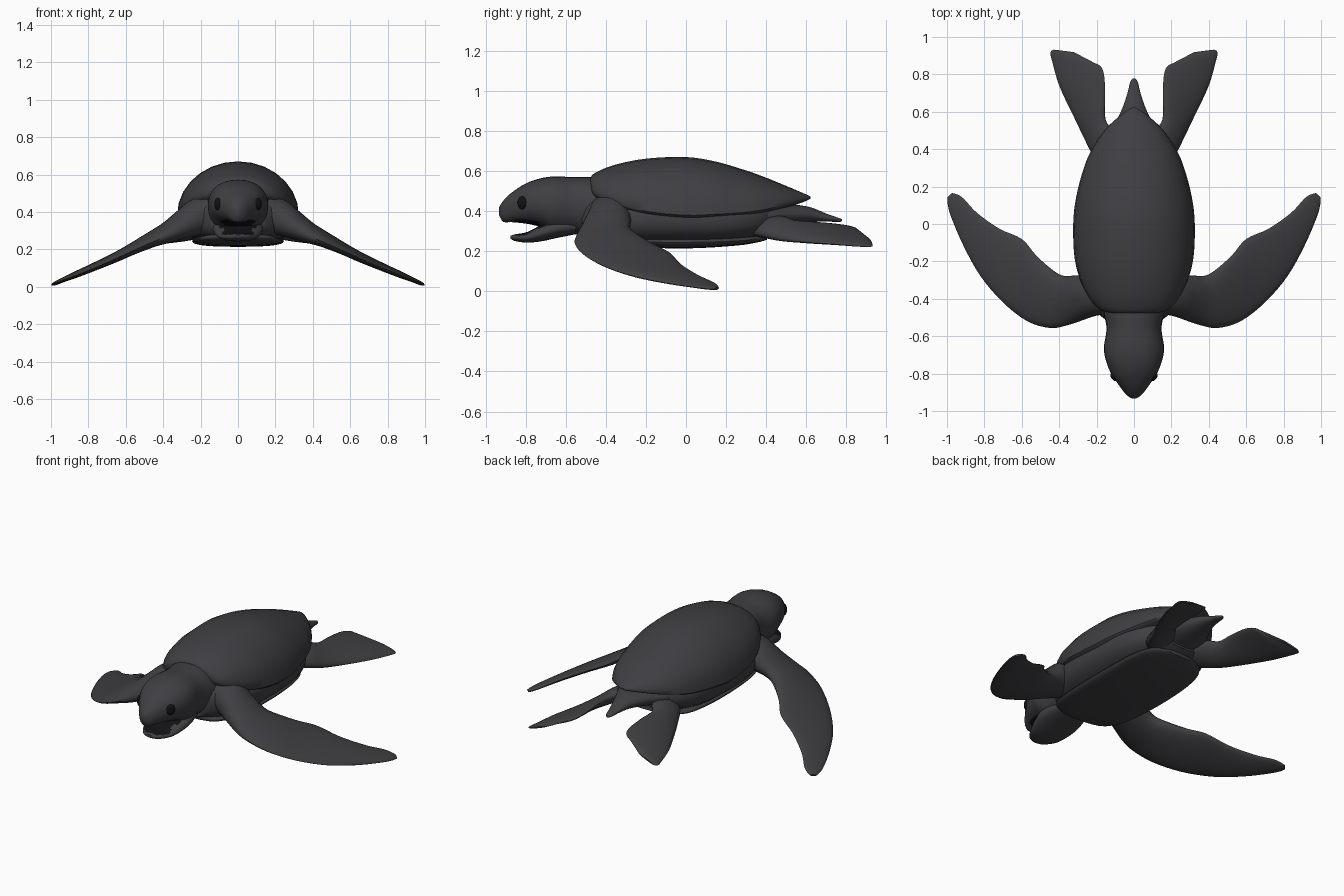
import bpy, bmesh, math
from mathutils import Vector, Matrix


def material(name, rgb):
    m = bpy.data.materials.new(name)
    m.diffuse_color = (*rgb, 1)
    return m


GREY = material("dark grey", (0.05, 0.049, 0.055))
BLACK = material("black", (0.006, 0.006, 0.007))


def smooth_rows(rows, k=4):
    """Catmull-Rom interpolation through the given rows."""
    out = []
    for i in range(len(rows) - 1):
        p0, p1 = rows[max(i - 1, 0)], rows[i]
        p2, p3 = rows[i + 1], rows[min(i + 2, len(rows) - 1)]
        for j in range(k):
            t = j / k
            out.append([0.5 * (2 * b + (c - a) * t + (2 * a - 5 * b + 4 * c - d) * t * t
                               + (3 * b - a - 3 * c + d) * t ** 3)
                        for a, b, c, d in zip(p0, p1, p2, p3)])
    out.append(list(rows[-1]))
    return out


def finish(bm, name, mirror=False):
    bmesh.ops.recalc_face_normals(bm, faces=bm.faces)
    me = bpy.data.meshes.new(name)
    bm.to_mesh(me)
    bm.free()
    me.materials.append(GREY)
    me.materials.append(BLACK)
    ob = bpy.data.objects.new(name, me)
    bpy.context.collection.objects.link(ob)
    if mirror:
        ob.modifiers.new("mirror", "MIRROR").use_mirror_merge = False
    bpy.ops.object.select_all(action="DESELECT")
    ob.select_set(True)
    bpy.context.view_layer.objects.active = ob
    bpy.ops.object.shade_smooth_by_angle(angle=math.radians(50))
    return ob


def loft(name, rings, mirror=False):
    bm = bmesh.new()
    vs = [[bm.verts.new(p) for p in r] for r in rings]
    n = len(vs[0])
    for a, b in zip(vs, vs[1:]):
        for i in range(n):
            bm.faces.new((a[i], a[(i + 1) % n], b[(i + 1) % n], b[i]))
    bm.faces.new(vs[0])
    bm.faces.new(vs[-1])
    return finish(bm, name, mirror)


def spow(v, e):
    return math.copysign(abs(v) ** e, v)


def body_loft(name, rows, e=1.0, n=28):
    """Rows: y, half width, top z, bottom z, optional z of the widest line."""
    rings = []
    for r in smooth_rows(rows):
        y, w, top, bot = r[:4]
        mid = r[4] if len(r) > 4 else (top + bot) / 2
        ring = []
        for i in range(n):
            a = 2 * math.pi * i / n
            s = spow(math.sin(a), e)
            ring.append((w * spow(math.cos(a), e), y,
                         mid + s * ((top - mid) if s > 0 else (mid - bot))))
        rings.append(ring)
    return loft(name, rings)


def flipper(name, rows, n=20):
    """Rows: leading edge xyz, trailing edge xyz, half thickness."""
    rows = smooth_rows(rows)
    mids = [(Vector(r[:3]) + Vector(r[3:6])) / 2 for r in rows]
    rings = []
    for i, r in enumerate(rows):
        a = (Vector(r[3:6]) - Vector(r[:3])) / 2
        along = mids[min(i + 1, len(mids) - 1)] - mids[max(i - 1, 0)]
        b = a.cross(along).normalized() * r[6]
        if b.z < 0:
            b = -b
        rings.append([mids[i] + a * math.cos(t) + b * math.sin(t)
                      for t in (2 * math.pi * j / n for j in range(n))])
    return loft(name, rings, True)


# domed upper shell
body_loft("upper_shell", [
    (-0.478, 0.10, 0.565, 0.50, 0.53), (-0.455, 0.185, 0.59, 0.46, 0.49),
    (-0.36, 0.262, 0.63, 0.41, 0.445), (-0.2, 0.315, 0.662, 0.365, 0.40),
    (0.0, 0.325, 0.67, 0.345, 0.38), (0.15, 0.308, 0.647, 0.35, 0.385),
    (0.3, 0.268, 0.603, 0.365, 0.395), (0.4, 0.225, 0.567, 0.39, 0.41),
    (0.51, 0.15, 0.522, 0.42, 0.437), (0.59, 0.06, 0.488, 0.447, 0.46),
    (0.622, 0.008, 0.473, 0.462, 0.467)])

# trunk under the shell
body_loft("trunk", [
    (-0.52, 0.14, 0.45, 0.265), (-0.46, 0.21, 0.48, 0.245), (-0.35, 0.265, 0.49, 0.23),
    (-0.15, 0.305, 0.50, 0.225), (0.1, 0.30, 0.50, 0.225), (0.25, 0.275, 0.48, 0.24),
    (0.36, 0.22, 0.46, 0.265), (0.43, 0.15, 0.44, 0.30)], e=0.8)

# flat belly plate
body_loft("belly_shell", [
    (-0.51, 0.10, 0.285, 0.255), (-0.46, 0.19, 0.285, 0.238), (-0.3, 0.235, 0.275, 0.222),
    (0.0, 0.245, 0.275, 0.214), (0.25, 0.23, 0.275, 0.228), (0.36, 0.18, 0.28, 0.245),
    (0.405, 0.09, 0.28, 0.258)], e=0.8)

# tail and rump
body_loft("tail", [
    (0.3, 0.20, 0.45, 0.29), (0.42, 0.17, 0.44, 0.31), (0.52, 0.11, 0.435, 0.33),
    (0.62, 0.062, 0.42, 0.345), (0.70, 0.035, 0.388, 0.348), (0.76, 0.02, 0.367, 0.346),
    (0.778, 0.006, 0.36, 0.35)])

# neck, skull and upper beak
head = body_loft("head", [
    (-0.36, 0.18, 0.55, 0.27), (-0.47, 0.163, 0.57, 0.27), (-0.56, 0.147, 0.57, 0.285),
    (-0.66, 0.161, 0.573, 0.29), (-0.73, 0.15, 0.563, 0.322), (-0.80, 0.122, 0.538, 0.338),
    (-0.87, 0.075, 0.493, 0.345), (-0.912, 0.042, 0.452, 0.347),
    (-0.933, 0.012, 0.42, 0.38)], e=0.9)

# lower jaw
jaw = body_loft("lower_jaw", [
    (-0.55, 0.11, 0.36, 0.285), (-0.65, 0.135, 0.36, 0.265), (-0.72, 0.125, 0.333, 0.25),
    (-0.79, 0.10, 0.297, 0.243), (-0.85, 0.06, 0.285, 0.25), (-0.875, 0.02, 0.278, 0.262)],
    e=0.9)

# dark lining of the mouth
for ob, side in ((head, -1), (jaw, 1)):
    for p in ob.data.polygons:
        if -0.86 < p.center.y < -0.70 and p.normal.z * side > 0.85:
            p.material_index = 1

# front flippers
flipper("front_flippers", [
    (0.10, -0.48, 0.40, 0.10, -0.26, 0.40, 0.11),
    (0.20, -0.49, 0.365, 0.22, -0.27, 0.385, 0.10),
    (0.29, -0.52, 0.315, 0.31, -0.275, 0.345, 0.075),
    (0.37, -0.545, 0.275, 0.385, -0.275, 0.305, 0.055),
    (0.45, -0.556, 0.243, 0.455, -0.23, 0.272, 0.042),
    (0.57, -0.52, 0.19, 0.53, -0.16, 0.232, 0.032),
    (0.70, -0.42, 0.13, 0.60, -0.08, 0.192, 0.026),
    (0.82, -0.28, 0.08, 0.72, -0.025, 0.135, 0.021),
    (0.91, -0.12, 0.045, 0.84, 0.06, 0.08, 0.017),
    (0.975, 0.03, 0.022, 0.91, 0.135, 0.045, 0.012),
    (0.995, 0.10, 0.013, 0.945, 0.158, 0.028, 0.010),
    (0.998, 0.14, 0.01, 0.972, 0.165, 0.016, 0.006)])

# rear flippers
flipper("rear_flippers", [
    (0.12, 0.26, 0.31, 0.05, 0.42, 0.36, 0.05),
    (0.21, 0.36, 0.285, 0.115, 0.50, 0.36, 0.045),
    (0.265, 0.46, 0.26, 0.155, 0.56, 0.345, 0.035),
    (0.335, 0.60, 0.245, 0.155, 0.67, 0.34, 0.027),
    (0.40, 0.74, 0.235, 0.158, 0.78, 0.33, 0.021),
    (0.435, 0.86, 0.225, 0.175, 0.84, 0.318, 0.015),
    (0.447, 0.915, 0.222, 0.215, 0.863, 0.303, 0.010),
    (0.43, 0.932, 0.226, 0.32, 0.918, 0.26, 0.005)])

# eyes
bm = bmesh.new()
bmesh.ops.create_uvsphere(
    bm, u_segments=16, v_segments=10, radius=1,
    matrix=Matrix.Translation((0.108, -0.818, 0.442))
    @ Matrix.Rotation(math.radians(-36), 4, "Z")
    @ Matrix.Diagonal((0.014, 0.026, 0.033, 1)))
for f in bm.faces:
    f.material_index = 1
finish(bm, "eyes", True)
